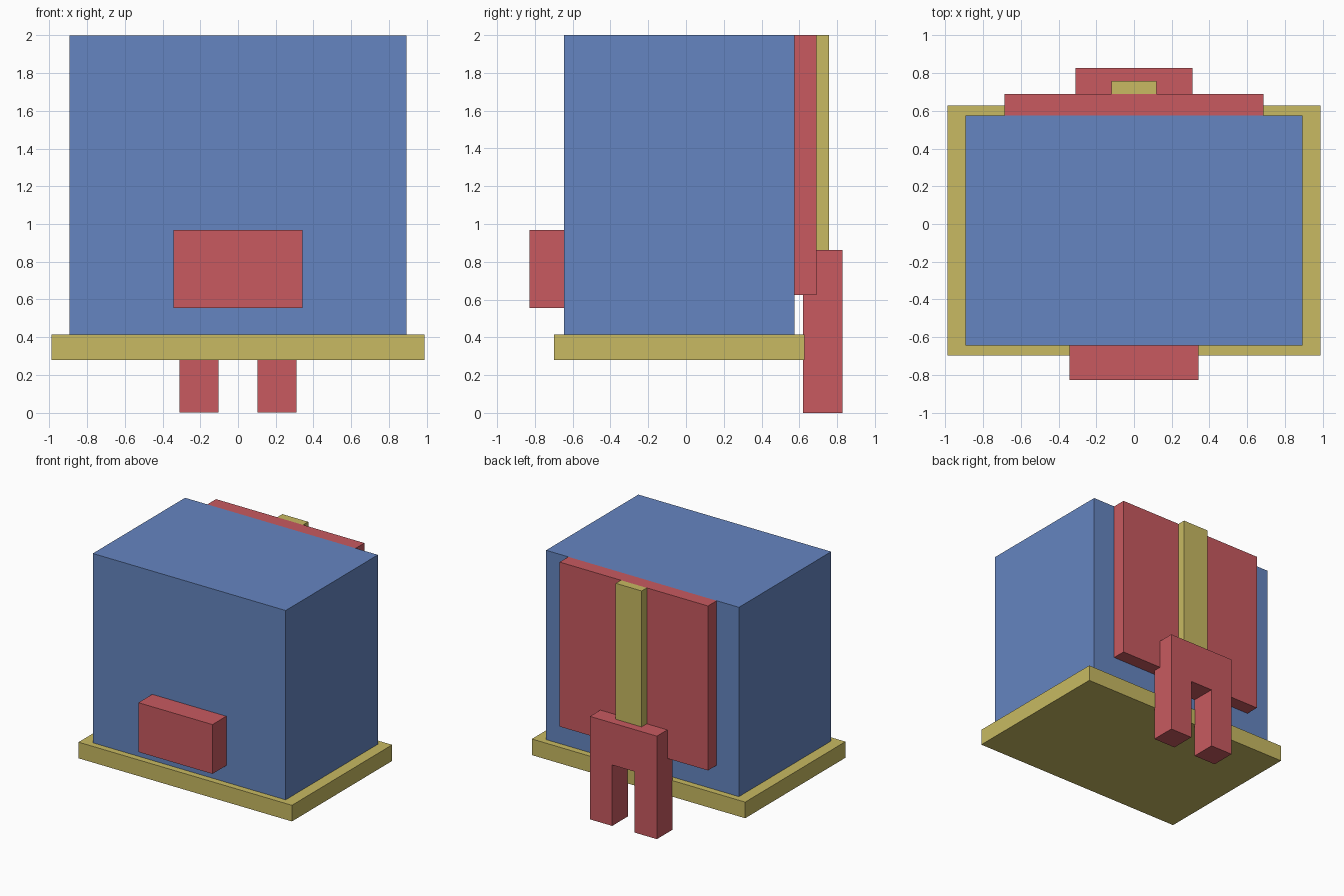
import bpy
import bmesh
from mathutils import Vector

cube = bpy.data.objects.get("Cube")
if cube:
    bpy.data.objects.remove(cube, do_unlink=True)


def material(name, rgb):
    mat = bpy.data.materials.new(name)
    mat.use_nodes = True
    mat.diffuse_color = (*rgb, 1)
    mat.node_tree.nodes["Principled BSDF"].inputs["Base Color"].default_value = (*rgb, 1)
    return mat


blue = material("blue", (0.130, 0.235, 0.533))
red = material("red", (0.578, 0.102, 0.117))
yellow = material("yellow", (0.578, 0.491, 0.122))


def prism(name, outline, y0, y1, mat):
    """Extrude an x-z outline from y0 back to y1."""
    bm = bmesh.new()
    face = bm.faces.new([bm.verts.new((x, y0, z)) for x, z in outline])
    moved = bmesh.ops.extrude_face_region(bm, geom=[face])["geom"]
    verts = [v for v in moved if isinstance(v, bmesh.types.BMVert)]
    bmesh.ops.translate(bm, verts=verts, vec=Vector((0, y1 - y0, 0)))
    bmesh.ops.recalc_face_normals(bm, faces=bm.faces)
    mesh = bpy.data.meshes.new(name)
    bm.to_mesh(mesh)
    bm.free()
    mesh.materials.append(mat)
    obj = bpy.data.objects.new(name, mesh)
    bpy.context.collection.objects.link(obj)
    return obj


def block(name, half_width, y0, y1, z0, z1, mat):
    """Box centred on x = 0."""
    w = half_width
    return prism(name, [(-w, z0), (w, z0), (w, z1), (-w, z1)], y0, y1, mat)


# Main body standing on its base plate
block("body", 0.893, -0.645, 0.575, 0.415, 2.0, blue)
block("base_plate", 0.988, -0.698, 0.628, 0.28, 0.415, yellow)

# Block on the front
block("front_block", 0.343, -0.828, -0.645, 0.555, 0.968, red)

# Back panel with its upright strip
block("back_panel", 0.687, 0.575, 0.69, 0.623, 2.0, red)
block("back_strip", 0.12, 0.69, 0.758, 0.862, 2.0, yellow)

# Forked support: one half of the outline, mirrored
half = [(0.104, 0.51), (0.104, 0), (0.31, 0), (0.31, 0.862)]
outline = half + [(-x, z) for x, z in reversed(half)]
prism("forked_support", outline, 0.62, 0.828, red)
